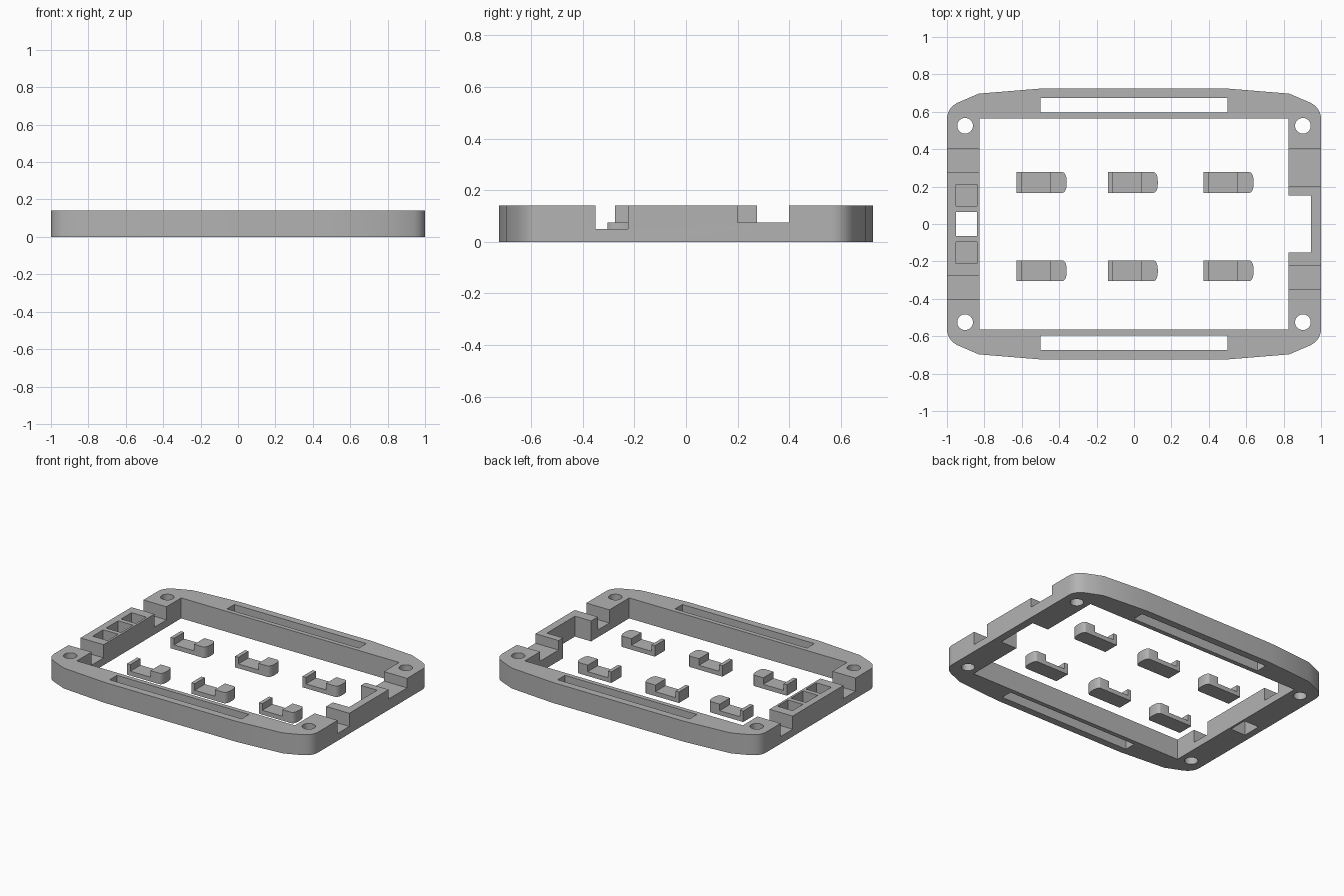
import bpy, bmesh, math
from mathutils import Vector

cube = bpy.data.objects.get("Cube")
if cube:
    bpy.data.objects.remove(cube, do_unlink=True)

H = 0.14          # frame height
OVER = 0.05       # how far cutters poke past the surface

grey = bpy.data.materials.new("plain_grey")
grey.use_nodes = True
grey.diffuse_color = (0.45, 0.45, 0.45, 1)
grey.node_tree.nodes["Principled BSDF"].inputs["Base Color"].default_value = (0.45, 0.45, 0.45, 1)


def prism(name, outline, z0, z1):
    """Extrude a flat outline from z0 to z1."""
    bm = bmesh.new()
    face = bm.faces.new([bm.verts.new((x, y, z0)) for x, y in outline])
    top = bmesh.ops.extrude_face_region(bm, geom=[face])
    verts = [v for v in top["geom"] if isinstance(v, bmesh.types.BMVert)]
    bmesh.ops.translate(bm, verts=verts, vec=(0, 0, z1 - z0))
    bmesh.ops.recalc_face_normals(bm, faces=bm.faces)
    mesh = bpy.data.meshes.new(name)
    bm.to_mesh(mesh)
    bm.free()
    mesh.materials.append(grey)
    obj = bpy.data.objects.new(name, mesh)
    bpy.context.collection.objects.link(obj)
    return obj


def rect(x0, x1, y0, y1):
    return [(x0, y0), (x1, y0), (x1, y1), (x0, y1)]


def cut(target, outline, z0=-OVER):
    """Remove everything inside the outline above z0."""
    tool = prism("cutter", outline, z0, H + OVER)
    tool.hide_render = True
    mod = target.modifiers.new("cut", 'BOOLEAN')
    mod.operation, mod.solver, mod.object = 'DIFFERENCE', 'EXACT', tool
    bpy.context.view_layer.objects.active = target
    bpy.ops.object.modifier_apply(modifier=mod.name)
    bpy.data.objects.remove(tool, do_unlink=True)


def smooth(obj):
    bpy.ops.object.select_all(action='DESELECT')
    obj.select_set(True)
    bpy.context.view_layer.objects.active = obj
    bpy.ops.object.shade_smooth_by_angle(angle=math.radians(20))


# Frame outline: one rounded corner, mirrored to the other three
a, b, c = Vector((1, 0.56)), Vector((1, 0.62)), Vector((0.94, 0.65))
corner = []
for i in range(9):
    t = i / 8
    corner.append(tuple(a * (1 - t) ** 2 + b * 2 * t * (1 - t) + c * t * t))
corner += [(0.83, 0.697), (0.5, 0.724)]
half = corner + [(-x, y) for x, y in reversed(corner)]
frame = prism("frame", half + [(x, -y) for x, y in reversed(half)], 0, H)

# Main opening
cut(frame, rect(-0.825, 0.825, -0.564, 0.564))

# Long slots and corner screw holes
for s in (-1, 1):
    cut(frame, rect(-0.5, 0.5, *sorted((s * 0.595, s * 0.674))))
    for sx in (-1, 1):
        ring = [k * math.tau / 32 for k in range(32)]
        cut(frame, [(sx * 0.903 + 0.042 * math.cos(t), s * 0.525 + 0.042 * math.sin(t)) for t in ring])

# Right end: side notches, blind pockets and centre window
for s in (-1, 1):
    cut(frame, rect(-1.1, -0.75, *sorted((s * 0.275, s * 0.405))), 0.05)
    cut(frame, rect(-0.953, -0.84, *sorted((s * 0.097, s * 0.21))), 0.075)
cut(frame, rect(-0.953, -0.84, -0.065, 0.065))

# Left end: two uneven notches and the inner recess
cut(frame, rect(0.75, 1.1, 0.2, 0.4), 0.075)
cut(frame, rect(0.75, 1.1, -0.35, -0.225), 0.05)
cut(frame, rect(0.75, 0.947, -0.152, 0.152))
smooth(frame)

# Loose clips: flat base, thin upright lip, block with rounded end
LENGTH, WIDTH, TALL, R = 0.267, 0.11, 0.075, 0.022
arc = []
for i in range(6):
    t = i / 5 * math.pi / 2
    arc.append((LENGTH - R + R * math.cos(t), WIDTH / 2 - 2 * R + 2 * R * math.sin(t)))
plan = [(0, -WIDTH / 2)] + [(x, -y) for x, y in reversed(arc)] + arc + [(0, WIDTH / 2)]
for row, y in (("back", 0.222), ("front", -0.25)):
    for col, x in (("right", -0.627), ("middle", -0.14), ("left", 0.372)):
        clip = prism(f"clip_{row}_{col}", [(x + px, y + py) for px, py in plan], 0, TALL)
        cut(clip, rect(x + 0.026, x + 0.178, y - 0.1, y + 0.1), 0.03)
        smooth(clip)
